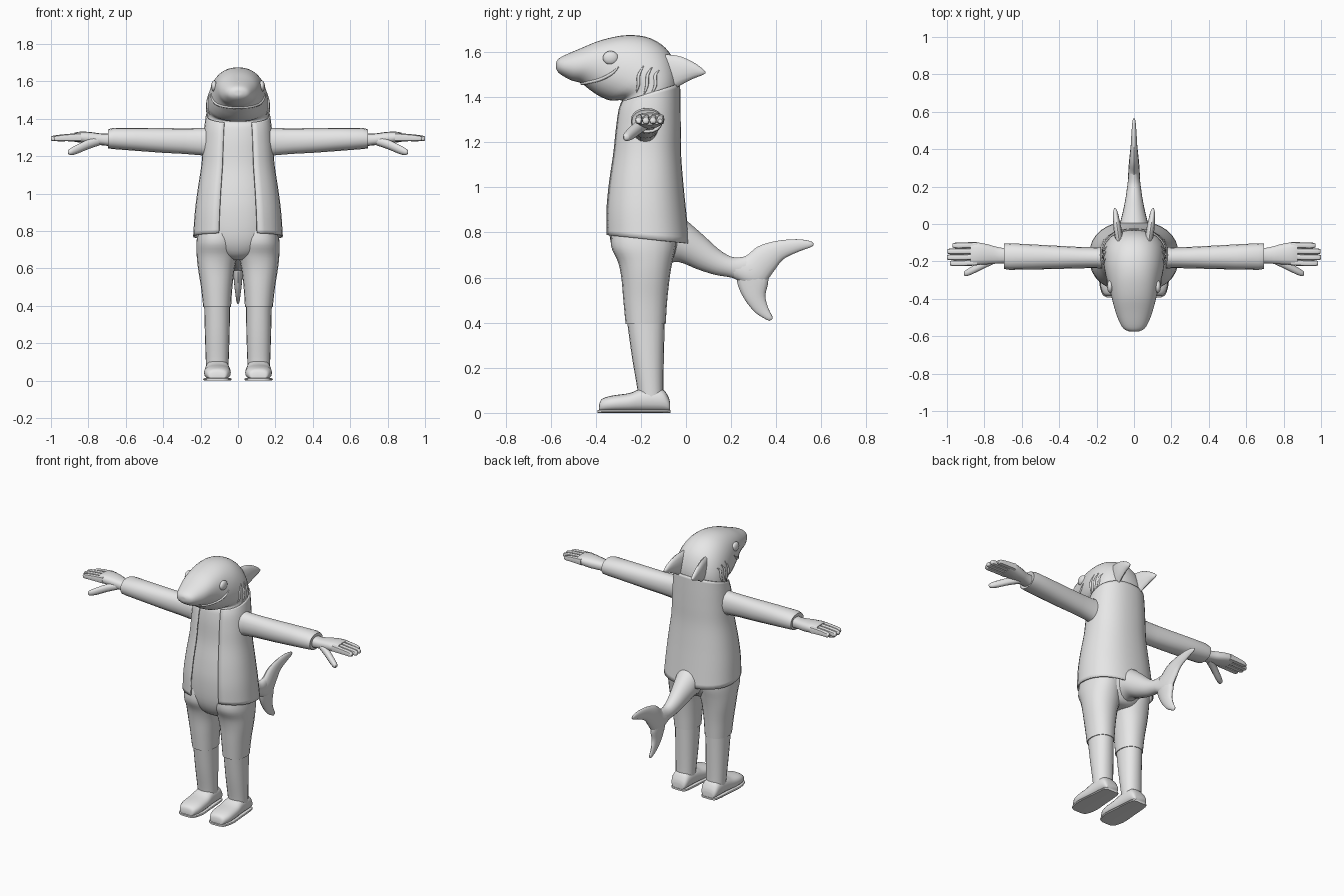
import bpy, bmesh, math
from mathutils import Vector as V
from mathutils.bvhtree import BVHTree

grey = bpy.data.materials.new("plain_grey")
grey.diffuse_color = (0.8, 0.8, 0.8, 1)


def finish(name, bm, angle=50):
    bmesh.ops.recalc_face_normals(bm, faces=bm.faces)
    me = bpy.data.meshes.new(name)
    bm.to_mesh(me)
    bm.free()
    me.materials.append(grey)
    ob = bpy.data.objects.new(name, me)
    bpy.context.collection.objects.link(ob)
    bpy.ops.object.select_all(action='DESELECT')
    ob.select_set(True)
    bpy.context.view_layer.objects.active = ob
    bpy.ops.object.shade_smooth_by_angle(angle=math.radians(angle))
    return ob


def catmull(a, b, c, d, t):
    return 0.5 * (2 * b + (c - a) * t + (2 * a - 5 * b + 4 * c - d) * t * t
                  + (3 * b - a - 3 * c + d) * t ** 3)


def loft(name, rows, n=24, steps=4, power=2.0, gap=0, caps=True, angle=50):
    """Skin rings; each row is (diameter end, other end, half-width vector)."""
    rows = [tuple(V(v) for v in r) for r in rows]
    rings = []
    for i in range(len(rows) - 1):
        a, b, c, d = (rows[max(i - 1, 0)], rows[i], rows[i + 1], rows[min(i + 2, len(rows) - 1)])
        rings += [[catmull(a[k], b[k], c[k], d[k], s / steps) for k in range(3)] for s in range(steps)]
    rings.append(rows[-1])
    bm = bmesh.new()
    loops = []
    for p, q, w in rings:
        mid, half, loop = (p + q) / 2, (p - q) / 2, []
        for j in range(n):
            t = 2 * math.pi * j / n
            c, s = math.cos(t), math.sin(t)
            c = math.copysign(abs(c) ** (2 / power), c)
            s = math.copysign(abs(s) ** (2 / power), s)
            loop.append(bm.verts.new(mid + half * c + w * s))
        loops.append(loop)
    for lo, hi in zip(loops, loops[1:]):
        for j in range(gap, n - gap):
            k = (j + 1) % n
            bm.faces.new((lo[j], lo[k], hi[k], hi[j]))
    if caps:
        bm.faces.new(loops[0])
        bm.faces.new(loops[-1])
    return finish(name, bm, angle)


def side(rows, x=0):
    """Rows (y1, z1, y2, z2, half width in x) in the side plane."""
    return [((x, a, b), (x, c, d), (w, 0, 0)) for a, b, c, d, w in rows]


def upright(rows, s):
    """Rows (z, front y, back y, inner x, outer x) for a limb standing up."""
    return [((s * (i + o) / 2, f, z), (s * (i + o) / 2, b, z), ((o - i) / 2, 0, 0)) for z, f, b, i, o in rows]


def across(rows, s):
    """Rows (x, top z, bottom z, front y, back y) for a limb pointing sideways."""
    return [((s * x, (f + b) / 2, t), (s * x, (f + b) / 2, l), (0, (b - f) / 2, 0)) for x, t, l, f, b in rows]


def blob(name, pos, size):
    bm = bmesh.new()
    bmesh.ops.create_uvsphere(bm, u_segments=20, v_segments=12, radius=1)
    for v in bm.verts:
        v.co = V(a * b for a, b in zip(v.co, size)) + V(pos)
    return finish(name, bm)


# Belly, neck and snout as one continuous skin
body = loft("body_and_head", side([
    (-0.25, 0.645, -0.12, 0.645, 0.04), (-0.30, 0.68, -0.07, 0.66, 0.125),
    (-0.335, 0.76, -0.03, 0.74, 0.195), (-0.343, 0.90, -0.02, 0.90, 0.208),
    (-0.332, 1.02, -0.03, 1.02, 0.195), (-0.312, 1.15, -0.04, 1.15, 0.176),
    (-0.305, 1.28, -0.038, 1.28, 0.172), (-0.295, 1.355, -0.034, 1.39, 0.168),
    (-0.285, 1.385, -0.035, 1.50, 0.165), (-0.335, 1.385, -0.075, 1.60, 0.162),
    (-0.385, 1.405, -0.155, 1.66, 0.150), (-0.43, 1.435, -0.26, 1.675, 0.130),
    (-0.465, 1.462, -0.375, 1.653, 0.112), (-0.51, 1.475, -0.47, 1.615, 0.092),
    (-0.555, 1.50, -0.55, 1.58, 0.062), (-0.573, 1.52, -0.573, 1.56, 0.03),
    (-0.576, 1.538, -0.576, 1.542, 0.004)]), n=32, power=2.15)
skin = BVHTree.FromPolygons([v.co for v in body.data.vertices],
                            [tuple(p.vertices) for p in body.data.polygons])


def ridge(name, pts, r, taper=0.3):
    """Thin raised line laid along the skin."""
    pts = [skin.find_nearest(V(p))[0] for p in pts]
    rows = []
    for i, p in enumerate(pts):
        d = (pts[min(i + 1, len(pts) - 1)] - pts[max(i - 1, 0)]).normalized()
        a = d.cross(skin.find_nearest(p)[1]).normalized()
        k = r * (taper if i in (0, len(pts) - 1) else 1)
        rows.append((p + a * k, p - a * k, d.cross(a) * k))
    return loft(name, rows, n=8, steps=4)


# Smile across the underside of the snout
half = [(0.15, -0.30, 1.535), (0.142, -0.33, 1.505), (0.115, -0.38, 1.478), (0.07, -0.44, 1.46)]
ridge("mouth", half + [(0, -0.465, 1.455)] + [(-x, y, z) for x, y, z in half[::-1]], 0.007)

# Open coat with a gap down the front
coat = loft("coat", side([
    (-0.357, 0.79, 0.008, 0.75, 0.232), (-0.357, 0.90, -0.008, 0.90, 0.223),
    (-0.345, 1.02, -0.02, 1.02, 0.208), (-0.325, 1.15, -0.03, 1.15, 0.188),
    (-0.314, 1.25, -0.031, 1.26, 0.180), (-0.302, 1.335, -0.032, 1.36, 0.173),
    (-0.288, 1.375, -0.034, 1.46, 0.164)]), n=32, power=2.3, gap=2, caps=False)
thick = coat.modifiers.new("thickness", 'SOLIDIFY')
thick.thickness = 0.008
thick.offset = -1

# Tail stem and its two fin lobes
loft("tail_stem", side([
    (-0.06, 0.90, -0.10, 0.66, 0.09), (0.0, 0.855, -0.03, 0.668, 0.08),
    (0.08, 0.785, 0.05, 0.637, 0.06), (0.15, 0.722, 0.13, 0.612, 0.045),
    (0.21, 0.69, 0.20, 0.60, 0.036), (0.27, 0.695, 0.26, 0.58, 0.028)]), n=20)
loft("tail_upper_lobe", side([
    (0.20, 0.69, 0.215, 0.595, 0.034), (0.26, 0.693, 0.32, 0.55, 0.03),
    (0.32, 0.738, 0.385, 0.622, 0.025), (0.40, 0.762, 0.43, 0.68, 0.018),
    (0.49, 0.77, 0.50, 0.715, 0.013), (0.55, 0.762, 0.55, 0.733, 0.008),
    (0.566, 0.75, 0.566, 0.744, 0.002)]), n=16)
loft("tail_lower_lobe", side([
    (0.22, 0.62, 0.34, 0.65, 0.03), (0.232, 0.56, 0.365, 0.59, 0.026),
    (0.262, 0.50, 0.352, 0.52, 0.02), (0.305, 0.447, 0.365, 0.465, 0.013),
    (0.35, 0.417, 0.384, 0.425, 0.008), (0.37, 0.408, 0.38, 0.413, 0.002)]), n=16)

for s, tag in ((1, "left"), (-1, "right")):
    # Eyes and gill folds
    eye = skin.find_nearest(V((s * 0.13, -0.335, 1.575)))[0]
    blob("eye_" + tag, eye, (0.016, 0.034, 0.03))
    for i in range(3):
        y = -0.205 + 0.04 * i
        ridge("gill_%d_%s" % (i, tag), [(s * 0.18, y + 0.02, 1.55 - 0.01 * i), (s * 0.18, y - 0.005, 1.50),
              (s * 0.18, y - 0.01, 1.45), (s * 0.18, y - 0.03, 1.41)], 0.007)

    # Fin-shaped ears pointing back
    ear = [(-0.10, 1.59, -0.06, 1.43, 0.022, 0.078), (-0.03, 1.582, -0.02, 1.455, 0.022, 0.088),
           (0.03, 1.556, 0.035, 1.483, 0.017, 0.096), (0.068, 1.53, 0.07, 1.496, 0.011, 0.10),
           (0.086, 1.512, 0.086, 1.506, 0.003, 0.102)]
    loft("ear_fin_" + tag, [((s * x, a, b), (s * x, c, d), (w, 0, 0)) for a, b, c, d, w, x in ear], n=14)

    # Sleeve and hand
    loft("sleeve_" + tag, across([
        (0.10, 1.365, 1.17, -0.25, -0.11), (0.20, 1.35, 1.205, -0.236, -0.125),
        (0.40, 1.35, 1.218, -0.24, -0.117), (0.665, 1.352, 1.238, -0.245, -0.103),
        (0.69, 1.335, 1.243, -0.235, -0.11)], s), n=16, steps=2, power=2.2, angle=35)
    loft("palm_" + tag, across([
        (0.66, 1.325, 1.25, -0.21, -0.13), (0.72, 1.32, 1.258, -0.212, -0.125),
        (0.78, 1.328, 1.262, -0.216, -0.108), (0.84, 1.332, 1.272, -0.22, -0.097),
        (0.875, 1.325, 1.277, -0.22, -0.098)], s), n=14, steps=2, power=2.6)
    for i in range(4):
        y, tip = -0.206 + 0.0315 * i, (0.985, 1.0, 0.998, 0.97)[i]
        loft("finger_%d_%s" % (i, tag), across([
            (0.84, 1.325, 1.277, y - 0.016, y + 0.016), (0.91, 1.319, 1.28, y - 0.019, y + 0.013),
            (tip - 0.015, 1.311, 1.28, y - 0.019, y + 0.012),
            (tip, 1.303, 1.285, y - 0.013, y + 0.006)], s), n=8, steps=2, power=2.6)
    loft("thumb_" + tag, across([
        (0.74, 1.305, 1.258, -0.21, -0.155), (0.80, 1.29, 1.238, -0.238, -0.188),
        (0.86, 1.262, 1.213, -0.267, -0.222), (0.895, 1.243, 1.205, -0.28, -0.243),
        (0.908, 1.232, 1.213, -0.276, -0.255)], s), n=10, steps=2, power=2.3)

    # Trouser leg, shin and shoe
    loft("trouser_leg_" + tag, upright([
        (0.82, -0.325, -0.04, 0.01, 0.212), (0.74, -0.332, -0.045, 0.002, 0.222),
        (0.67, -0.302, -0.06, 0.003, 0.221), (0.60, -0.287, -0.072, 0.018, 0.214),
        (0.50, -0.278, -0.083, 0.03, 0.198), (0.395, -0.268, -0.09, 0.037, 0.186)], s), n=20, power=2.2, angle=35)
    loft("shin_" + tag, upright([
        (0.41, -0.262, -0.094, 0.042, 0.181), (0.25, -0.24, -0.098, 0.045, 0.177),
        (0.10, -0.215, -0.10, 0.05, 0.172), (0.05, -0.215, -0.095, 0.052, 0.17)], s), n=20, power=2.2)
    loft("shoe_" + tag, side([
        (-0.386, 0.03, -0.386, 0.006, 0.03), (-0.375, 0.06, -0.38, 0.004, 0.052),
        (-0.33, 0.076, -0.33, 0.004, 0.07), (-0.25, 0.088, -0.26, 0.004, 0.07),
        (-0.19, 0.11, -0.19, 0.004, 0.064), (-0.11, 0.108, -0.11, 0.004, 0.06),
        (-0.08, 0.075, -0.08, 0.004, 0.052), (-0.07, 0.045, -0.07, 0.006, 0.04)], s * 0.11), n=20, power=2.5)
    loft("sole_" + tag, side([
        (-0.392, 0.012, -0.392, 0, 0.035), (-0.375, 0.014, -0.375, 0, 0.06),
        (-0.31, 0.014, -0.31, 0, 0.076), (-0.22, 0.014, -0.22, 0, 0.07),
        (-0.12, 0.014, -0.12, 0, 0.062), (-0.08, 0.014, -0.08, 0, 0.054),
        (-0.068, 0.012, -0.068, 0, 0.038)], s * 0.11), n=12, power=6, angle=35)
